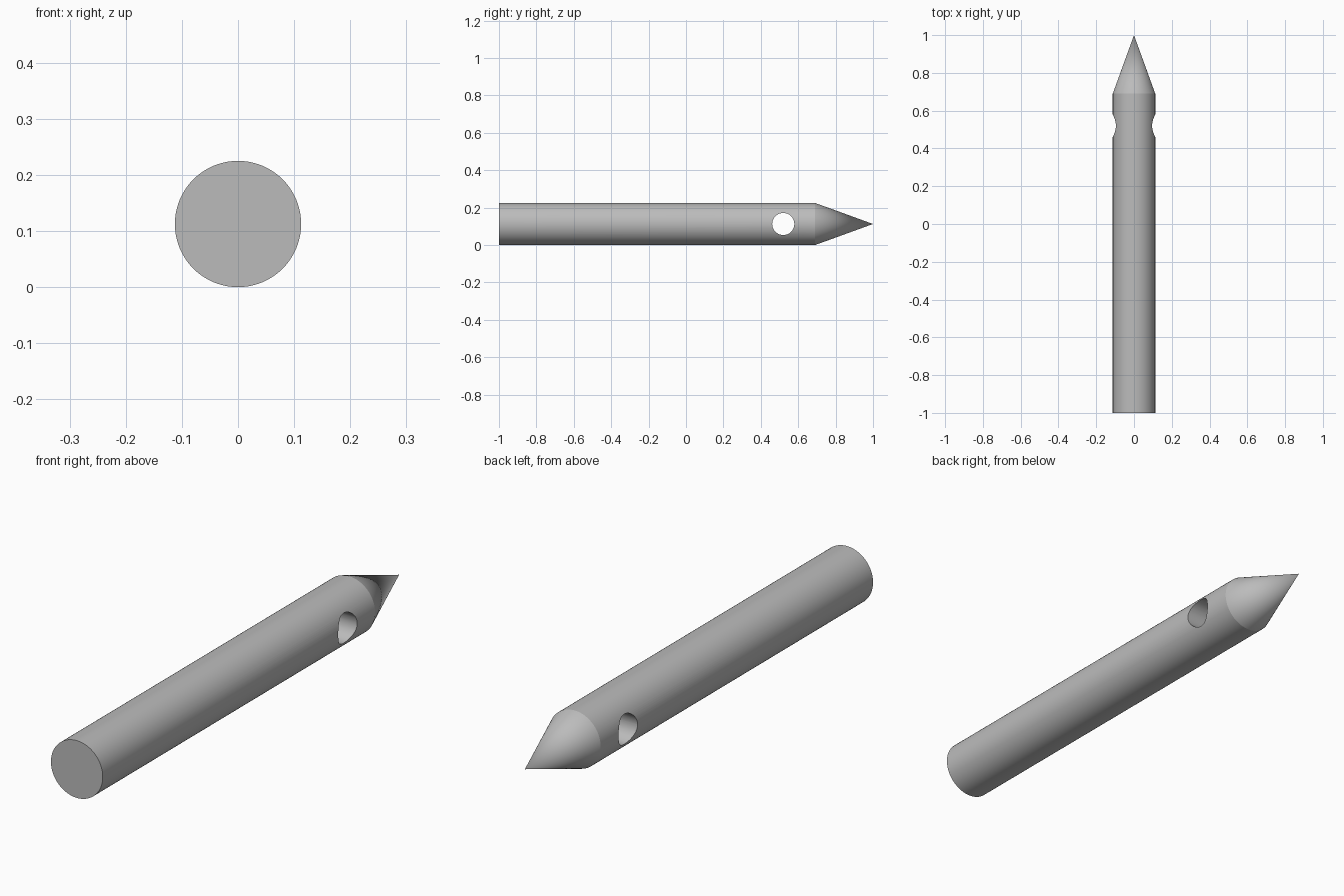
import bpy, bmesh, math
from mathutils import Matrix, Vector

RADIUS = 0.1125
SHOULDER = 0.69      # where the pointed end begins
HOLE_Y, HOLE_R = 0.52, 0.059
SIDES = 96

cube = bpy.data.objects.get("Cube")
if cube:
    bpy.data.objects.remove(cube, do_unlink=True)

steel = bpy.data.materials.new("grey_steel")
steel.use_nodes = True
colour = (0.5, 0.5, 0.5, 1)
steel.diffuse_color = colour
steel.node_tree.nodes["Principled BSDF"].inputs["Base Color"].default_value = colour


def make_object(name, bm):
    bmesh.ops.recalc_face_normals(bm, faces=bm.faces)
    mesh = bpy.data.meshes.new(name)
    bm.to_mesh(mesh)
    bm.free()
    mesh.materials.append(steel)
    obj = bpy.data.objects.new(name, mesh)
    bpy.context.collection.objects.link(obj)
    return obj


# Solid pin: a round shaft whose far cap is drawn out to a point
bm = bmesh.new()
along_y = Matrix.Rotation(-math.pi / 2, 4, "X")
centre = Matrix.Translation((0, (SHOULDER - 1) / 2, RADIUS))
bmesh.ops.create_cone(bm, cap_ends=True, segments=SIDES, radius1=RADIUS,
                      radius2=RADIUS, depth=SHOULDER + 1, matrix=centre @ along_y)
bm.faces.ensure_lookup_table()
far_cap = max(bm.faces, key=lambda f: f.calc_center_median().y)
tip = bmesh.ops.poke(bm, faces=[far_cap])["verts"][0]
tip.co = Vector((0, 1, RADIUS))
pin = make_object("pointed_pin", bm)

# Round cross hole through the shaft
bm = bmesh.new()
bmesh.ops.create_cone(bm, cap_ends=True, segments=64, radius1=HOLE_R,
                      radius2=HOLE_R, depth=RADIUS * 4,
                      matrix=Matrix.Translation((0, HOLE_Y, RADIUS))
                      @ Matrix.Rotation(math.pi / 2, 4, "Y"))
cutter = make_object("hole_cutter", bm)
cutter.hide_render = True

cut = pin.modifiers.new("cross_hole", "BOOLEAN")
cut.operation = "DIFFERENCE"
cut.solver = "EXACT"
cut.object = cutter

bpy.ops.object.select_all(action="DESELECT")
bpy.context.view_layer.objects.active = pin
pin.select_set(True)
bpy.ops.object.modifier_apply(modifier=cut.name)
bpy.data.objects.remove(cutter, do_unlink=True)

# Smooth round sides, crisp rims
bpy.ops.object.shade_smooth_by_angle(angle=math.radians(15))
